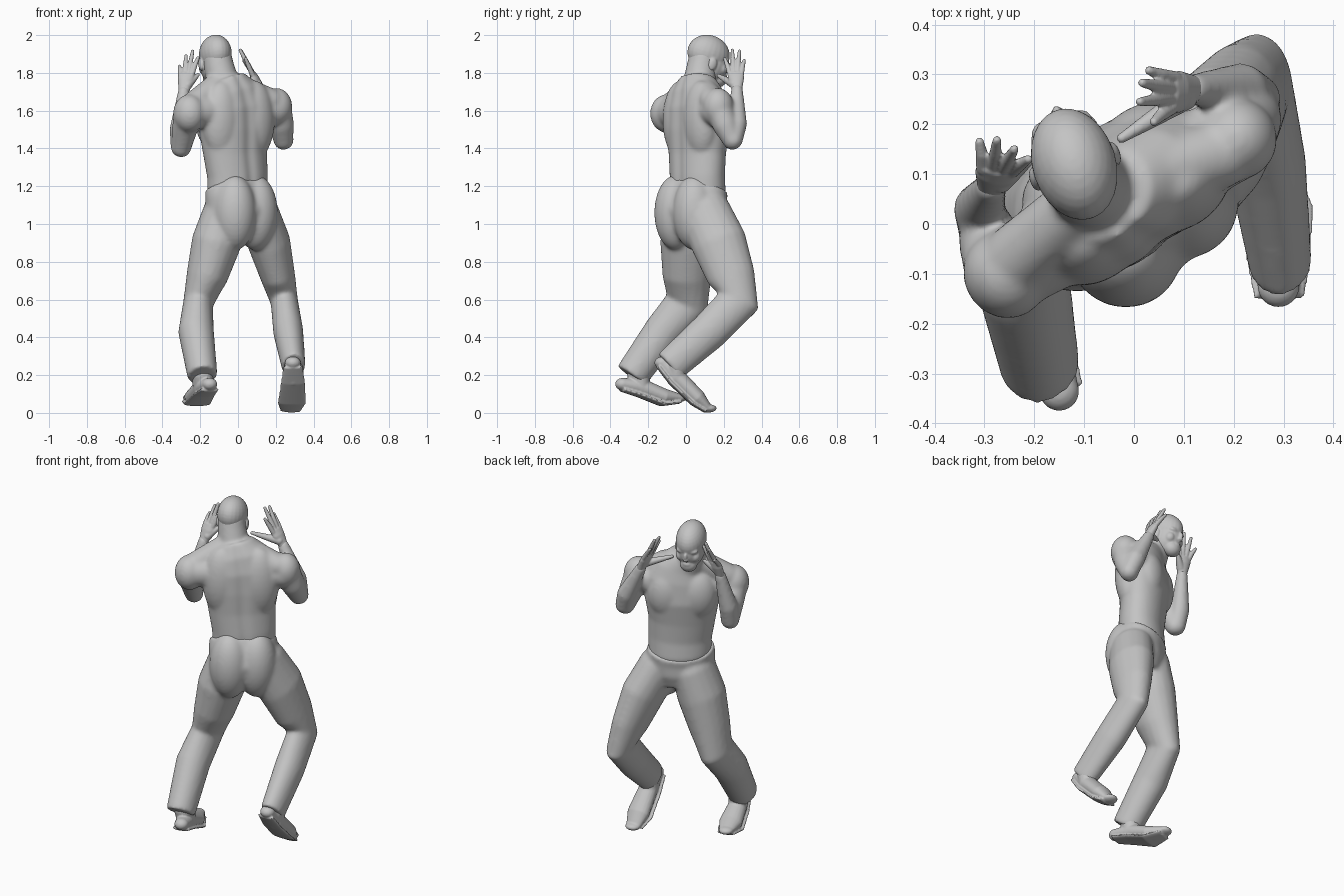
import bpy, bmesh, math
from mathutils import Vector, Matrix

if "Cube" in bpy.data.objects:
    bpy.data.objects.remove(bpy.data.objects["Cube"], do_unlink=True)

GREY = (0.55, 0.55, 0.55, 1.0)
mat = bpy.data.materials.new("plain grey")
mat.use_nodes = True
mat.diffuse_color = GREY
mat.node_tree.nodes["Principled BSDF"].inputs["Base Color"].default_value = GREY

UP = Vector((0, 0, 1))
X = Vector((1, 0, 0))


def facing(yaw, pitch=0):
    """Right, forward and up axes of a body part, turned and nodding by degrees."""
    yaw, pitch = math.radians(yaw), math.radians(pitch)
    r = Vector((math.cos(yaw), math.sin(yaw), 0))
    f = UP.cross(r) * math.cos(pitch) - UP * math.sin(pitch)
    return r, f, r.cross(f)


def loft(bm, sections, side=X, n=20, groove=0.0, drop=0.0, grow=0.0):
    """Closed tube through elliptic sections (x, y, z, half width, half depth)."""
    pts = [Vector(s[:3]) for s in sections]
    rings = []
    for i, (p, s) in enumerate(zip(pts, sections)):
        t = (pts[min(i + 1, len(pts) - 1)] - pts[max(i - 1, 0)]).normalized()
        v = t.cross(side).normalized()
        u = v.cross(t)
        a, b = s[3] + grow, s[-1]
        p = p + v * drop * b
        if drop:
            b = 0.013
        ring = []
        for k in range(n):
            q = math.tau * k / n
            m = 1 - groove * math.exp(-((q - 1.5 * math.pi) / 0.15) ** 2)
            ring.append(bm.verts.new(p + (u * a * math.cos(q) + v * b * math.sin(q)) * m))
        rings.append(ring)
    for lo, hi in zip(rings, rings[1:]):
        for k in range(n):
            j = (k + 1) % n
            bm.faces.new((lo[k], lo[j], hi[j], hi[k]))
    bm.faces.new(rings[0][::-1])
    bm.faces.new(rings[-1])


def ball(bm, centre, radii, axes=facing(0)):
    rot = Matrix(axes).transposed().to_4x4()
    m = Matrix.Translation(centre) @ rot @ Matrix.Diagonal((*radii, 1))
    bmesh.ops.create_uvsphere(bm, u_segments=24, v_segments=16, radius=1, matrix=m)


def limb(bm, sections, side=X):
    loft(bm, sections, side)
    for s in (sections[0], sections[-1]):
        ball(bm, s[:3], (s[3],) * 3)


def finish(name, bm, voxel, smooth):
    """Fuse the overlapping shapes of a part into one smooth skin."""
    bmesh.ops.recalc_face_normals(bm, faces=bm.faces)
    me = bpy.data.meshes.new(name)
    bm.to_mesh(me)
    bm.free()
    me.materials.append(mat)
    ob = bpy.data.objects.new(name, me)
    bpy.context.collection.objects.link(ob)
    rm = ob.modifiers.new("fuse", 'REMESH')
    rm.mode = 'VOXEL'
    rm.voxel_size = voxel
    rm.use_smooth_shade = True
    sm = ob.modifiers.new("soften", 'SMOOTH')
    sm.factor = 0.5
    sm.iterations = smooth


CHEST = facing(32)
WAIST = facing(37)
HIPS = facing(41)


def at(r, f, z, base, axes):
    return base + axes[0] * r + axes[1] * f + UP * z


# Torso with spine groove, chest, back and shoulder muscles, and arms
bm = bmesh.new()
loft(bm, [(.002, .055, 1.07, .14, .115), (-.004, .064, 1.16, .175, .128),
          (-.002, .06, 1.25, .178, .124), (-.015, .06, 1.37, .188, .126),
          (-.02, .065, 1.5, .21, .138), (-.02, .06, 1.62, .212, .13),
          (-.035, .055, 1.7, .17, .112), (-.06, .06, 1.77, .1, .09)], WAIST[0], 64, 0.09)
ribs = Vector((-.02, .06, 0))
for s in (-1, 1):
    ball(bm, at(s * .085, .058, 1.54, ribs, CHEST), (.11, .084, .15), CHEST)
    ball(bm, at(s * .1, -.04, 1.55, ribs, CHEST), (.115, .09, .21), CHEST)
loft(bm, [(-.055, .05, 1.66, .095), (-.08, .07, 1.75, .086),
          (-.102, .085, 1.84, .08), (-.112, .095, 1.9, .076)], WAIST[0])
for tip in ((.17, .14, 1.65, .07), (-.23, -.065, 1.635, .07)):
    limb(bm, [(-.08, .065, 1.765, .062), tip])
limb(bm, [(-.08, .01, 1.6, .1), (-.235, -.085, 1.59, .085)])
limb(bm, [(.06, .11, 1.6, .1), (.19, .165, 1.6, .085)])
ball(bm, (.205, .17, 1.62), (.083, .083, .1), CHEST)
limb(bm, [(.21, .175, 1.61, .074), (.23, .21, 1.52, .068), (.24, .245, 1.445, .053)])
limb(bm, [(.245, .25, 1.445, .051), (.215, .27, 1.53, .054), (.12, .27, 1.71, .032)])
ball(bm, (-.258, -.102, 1.585), (.084, .09, .102), CHEST)
limb(bm, [(-.268, -.09, 1.57, .074), (-.285, -.04, 1.49, .067), (-.3, 0, 1.405, .053)])
limb(bm, [(-.305, .005, 1.405, .051), (-.31, .03, 1.5, .053), (-.287, .075, 1.7, .032)])
finish("torso_and_arms", bm, 0.0085, 16)

# Head bowed slightly, with face and ears
bm = bmesh.new()
LOOK = facing(18, 20)
LEVEL = facing(18)
skull = Vector((-0.12, 0.12, 0))


def on_head(r, f, z, radii):
    ball(bm, at(r, f, z, skull, LEVEL), radii, LOOK)


on_head(0, 0, 1.9, (.084, .117, .1))
on_head(0, .01, 1.84, (.078, .096, .1))
on_head(0, .052, 1.768, (.05, .046, .045))
on_head(0, .104, 1.828, (.012, .018, .03))
on_head(0, .108, 1.815, (.016, .013, .011))
on_head(0, .086, 1.782, (.026, .015, .013))
for s in (-1, 1):
    on_head(s * .03, .08, 1.865, (.034, .024, .016))
    on_head(s * .042, .06, 1.822, (.028, .032, .032))
    on_head(s * .083, -.005, 1.845, (.012, .024, .034))
finish("head", bm, 0.005, 7)


# Open hands with spread fingers
def hand(name, wrist, palm, side, tips, thumb):
    bm = bmesh.new()
    w, p, side = Vector(wrist), Vector(palm), Vector(side).normalized()
    reach = (p - w).normalized()
    top = p + reach * .035
    loft(bm, [(*(w - reach * .03), .029, .027), (*w, .028, .024),
              (*p, .043, .023), (*top, .042, .016)], side)
    for i, tip in enumerate(tips):
        t = Vector(tip)
        root = top + side * (.03 - .02 * i) - reach * .01
        mid = root.lerp(t, .5) + reach * .008
        limb(bm, [(*root, .014), (*mid, .0125), (*t, .009)], side)
    t = Vector(thumb)
    root = w.lerp(p, .5) - side * .015
    limb(bm, [(*root, .024), (*root.lerp(t, .55), .017), (*t, .01)], side.cross(reach))
    finish(name, bm, 0.0042, 3)


hand("right_hand", (.12, .27, 1.71), (.09, .265, 1.77), (0.1, 1, 0),
     [(.03, .308, 1.865), (.017, .283, 1.915), (.012, .245, 1.92), (.04, .205, 1.875)],
     (-.025, .172, 1.785))
hand("left_hand", (-.287, .075, 1.70), (-.277, .1, 1.765), (-1, .1, -.1),
     [(-.31, .165, 1.835), (-.275, .168, 1.89), (-.24, .15, 1.915), (-.212, .13, 1.88)],
     (-.212, .125, 1.79))

# Trousers, cut lower at the belly than at the back
bm = bmesh.new()
loft(bm, [(-.013, .068, 1.195, .187, .134), (0, .052, 1.14, .194, .142),
          (.008, .038, 1.06, .19, .155), (.008, .035, .97, .15, .13)], HIPS[0], 40)
seat = Vector((.005, .035, 0))
for s in (-1, 1):
    ball(bm, at(s * .075, -.05, 1.06, seat, HIPS), (.115, .118, .2), HIPS)
left_leg = [(-.03, .045, 1.2, .07, .08), (-.065, .03, 1.07, .118, .14),
            (-.115, .01, .9, .132, .148), (-.165, .005, .72, .11, .13),
            (-.211, .005, .58, .08, .118), (-.222, -.12, .43, .095, .105),
            (-.188, -.29, .195, .08, .09)]
right_leg = [(.04, .07, 1.2, .07, .08), (.1, .095, 1.07, .113, .14),
             (.165, .175, .9, .114, .148), (.212, .24, .72, .092, .128),
             (.245, .278, .59, .073, .115), (.266, .12, .43, .08, .103),
             (.295, -.088, .245, .063, .09)]
for leg in (left_leg, right_leg):
    loft(bm, leg, X, 18)
finish("trousers", bm, 0.0095, 16)


# Shoes, each with an upper and a projecting sole
def shoe(name, sections, ankle):
    bm = bmesh.new()
    across = (Vector(sections[-1][:3]) - Vector(sections[0][:3])).cross(UP).normalized()
    loft(bm, sections, across)
    loft(bm, sections, across, drop=.85, grow=.01)
    limb(bm, [sections[1], ankle], across)
    for s in (sections[0], sections[-1]):
        ball(bm, s[:3], (s[3], s[3], s[4]))
    finish(name, bm, 0.0055, 2)


shoe("left_shoe", [
    (-.15, -.335, .152, .04, .033), (-.185, -.24, .135, .054, .048),
    (-.22, -.12, .085, .066, .045), (-.25, -.035, .08, .042, .022)],
    (-.188, -.25, .2, .06))
shoe("right_shoe", [
    (.29, -.125, .265, .042, .033), (.29, -.05, .188, .055, .048),
    (.283, .06, .079, .066, .045), (.277, .118, .024, .044, .022)],
    (.295, -.055, .25, .055))
